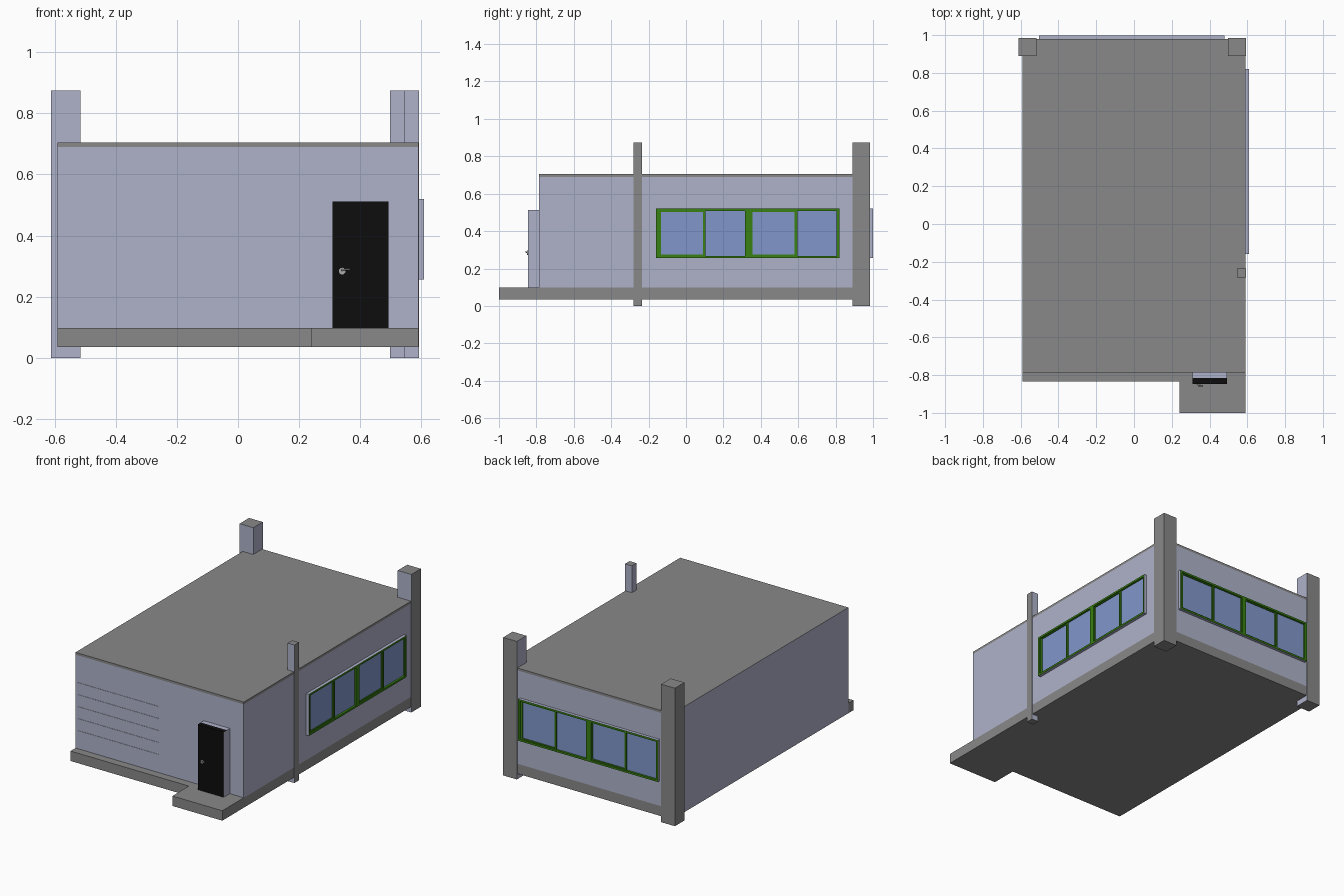
import bpy, bmesh, math
from mathutils import Matrix, Vector

if "Cube" in bpy.data.objects:
    bpy.data.objects.remove(bpy.data.objects["Cube"])


def material(name, rgb):
    m = bpy.data.materials.new(name)
    m.diffuse_color = (*rgb, 1)
    m.use_nodes = True
    m.node_tree.nodes["Principled BSDF"].inputs["Base Color"].default_value = m.diffuse_color
    return m


GREY = material("concrete", (0.25, 0.25, 0.25))
WALL = material("wall_paint", (0.43, 0.45, 0.59))
GREEN = material("green_paint", (0.04, 0.22, 0.006))
GLASS = material("glass", (0.22, 0.31, 0.60))
BLACK = material("black_paint", (0.004, 0.004, 0.004))
METAL = material("metal", (0.4, 0.4, 0.4))


def finish(name, bm, mat, alt=None, pick=None):
    """Make an object; faces chosen by pick(normal, centre) get the alt material."""
    bmesh.ops.recalc_face_normals(bm, faces=bm.faces)
    bm.normal_update()
    if pick:
        for f in bm.faces:
            f.material_index = int(pick(f.normal, f.calc_center_median()))
    me = bpy.data.meshes.new(name)
    bm.to_mesh(me)
    bm.free()
    me.materials.append(mat)
    if alt:
        me.materials.append(alt)
    ob = bpy.data.objects.new(name, me)
    bpy.context.collection.objects.link(ob)
    return ob


def boxes(name, spans, mat, alt=None, pick=None):
    """One mesh from boxes given as (x0, x1, y0, y1, z0, z1)."""
    bm = bmesh.new()
    for x0, x1, y0, y1, z0, z1 in spans:
        centre = Matrix.Translation(((x0 + x1) / 2, (y0 + y1) / 2, (z0 + z1) / 2))
        size = Matrix.Diagonal((abs(x1 - x0), abs(y1 - y0), abs(z1 - z0), 1))
        bmesh.ops.create_cube(bm, size=1, matrix=centre @ size)
    return finish(name, bm, mat, alt, pick)


# Base slab with the front ledge and porch
bm = bmesh.new()
outline = [(-0.59, -0.835), (0.24, -0.835), (0.24, -1), (0.59, -1),
           (0.59, 0.98), (-0.59, 0.98), (-0.59, -0.785)]
face = bm.faces.new([bm.verts.new((x, y, 0.035)) for x, y in outline])
top = bmesh.ops.extrude_face_region(bm, geom=[face])["geom"]
bmesh.ops.translate(bm, vec=(0, 0, 0.063),
                    verts=[v for v in top if isinstance(v, bmesh.types.BMVert)])
finish("base_slab", bm, GREY, WALL, lambda n, c: n.x < -0.9 and c.y > 0)

# Walls and roof
boxes("walls", [(-0.59, 0.59, -0.785, 0.98, 0.098, 0.69)], WALL)
boxes("roof_slab", [(-0.59, 0.59, -0.785, 0.98, 0.69, 0.705)],
      GREY, WALL, lambda n, c: n.x < -0.9)

# Pillars: painted on the inward sides, concrete on the outer sides
boxes("right_corner_pillar", [(0.497, 0.593, 0.89, 0.985, 0, 0.875)],
      GREY, WALL, lambda n, c: n.x < -0.9 or n.y < -0.9)
boxes("left_corner_pillar", [(-0.612, -0.516, 0.89, 0.985, 0, 0.875)],
      GREY, WALL, lambda n, c: n.x > 0.9 or n.y < -0.9)
boxes("side_pillar", [(0.545, 0.593, -0.282, -0.236, 0, 0.875)],
      GREY, WALL, lambda n, c: n.x < -0.9 or abs(n.y) > 0.9)

# Faint slatted panel on the front wall
slats = [(-0.57, 0, -0.787, -0.785, z, z + 0.074) for z in (0.14, 0.216, 0.292, 0.368, 0.444)]
boxes("front_panel", slats, WALL)


# Windows: u runs left to right seen from outside, d is depth out of the wall
def window(name, place, u0):
    u1, z0, z1 = u0 + 0.98, 0.256, 0.52
    panes = [(0.025, 0.25, 0.275, 0.502), (0.265, 0.475, 0.268, 0.508),
             (0.515, 0.74, 0.275, 0.502), (0.755, 0.965, 0.268, 0.508)]
    b = 0.012
    frame = [(u0, u1, z0, z0 + b), (u0, u1, z1 - b, z1),
             (u0, u0 + b, z0 + b, z1 - b), (u1 - b, u1, z0 + b, z1 - b),
             (u0 + 0.48, u0 + 0.51, z0 + b, z1 - b)]
    rim = (z0 + 0.001, z1 - 0.001)

    def outer(n, c):
        u = c.y if name.startswith("right") else -c.x
        nu = n.y if name.startswith("right") else -n.x
        return ((abs(n.z) > 0.9 and not rim[0] < c.z < rim[1]) or
                (abs(nu) > 0.9 and not u0 + 0.001 < u < u1 - 0.001))

    boxes(name + "_frame", [place(a, c, 0, 0.019, e, f) for a, c, e, f in frame],
          GREEN, WALL, outer)
    # Sashes fill the gap between each pane and the frame
    sash, edges = [], [(b, 0.2575), (0.2575, 0.48), (0.51, 0.7475), (0.7475, 0.98 - b)]
    for i, ((a, c, e, f), (l, r)) in enumerate(zip(panes, edges)):
        d = 0.012 if i % 2 == 0 else 0.016
        sash += [place(u0 + l, u0 + a, 0, d, z0 + b, z1 - b),
                 place(u0 + c, u0 + r, 0, d, z0 + b, z1 - b)]
        for s, t in ((z0 + b, e), (f, z1 - b)):
            if t - s > 0.0005:
                sash.append(place(u0 + a, u0 + c, 0, d, s, t))
    boxes(name + "_sashes", sash, GREEN)
    boxes(name + "_glass", [place(u0 + a, u0 + c, 0, 0.006, e, f)
                            for a, c, e, f in panes], GLASS)


window("right_window", lambda a, c, d, e, s, t: (0.59 + d, 0.59 + e, a, c, s, t), -0.16)
window("back_window", lambda a, c, d, e, s, t: (-c, -a, 0.98 + d, 0.98 + e, s, t), -0.478)

# Door frame and door
boxes("door_frame", [(0.31, 0.492, -0.815, -0.785, 0.098, 0.512)], WALL)
boxes("door", [(0.31, 0.492, -0.846, -0.815, 0.098, 0.512)],
      BLACK, WALL, lambda n, c: abs(n.x) > 0.9)


# Door handle: round plate, stem and lever
def rod(bm, p, q, r):
    p, q = Vector(p), Vector(q)
    turn = (q - p).to_track_quat("Z", "Y").to_matrix().to_4x4()
    bmesh.ops.create_cone(bm, cap_ends=True, segments=20, radius1=r, radius2=r,
                          depth=(q - p).length,
                          matrix=Matrix.Translation((p + q) / 2) @ turn)


bm = bmesh.new()
rod(bm, (0.341, -0.846, 0.284), (0.341, -0.849, 0.284), 0.011)
rod(bm, (0.341, -0.849, 0.287), (0.341, -0.856, 0.287), 0.004)
rod(bm, (0.339, -0.856, 0.288), (0.366, -0.856, 0.29), 0.003)
handle = finish("door_handle", bm, METAL)
bpy.context.view_layer.objects.active = handle
handle.select_set(True)
bpy.ops.object.shade_smooth_by_angle(angle=math.radians(40))
